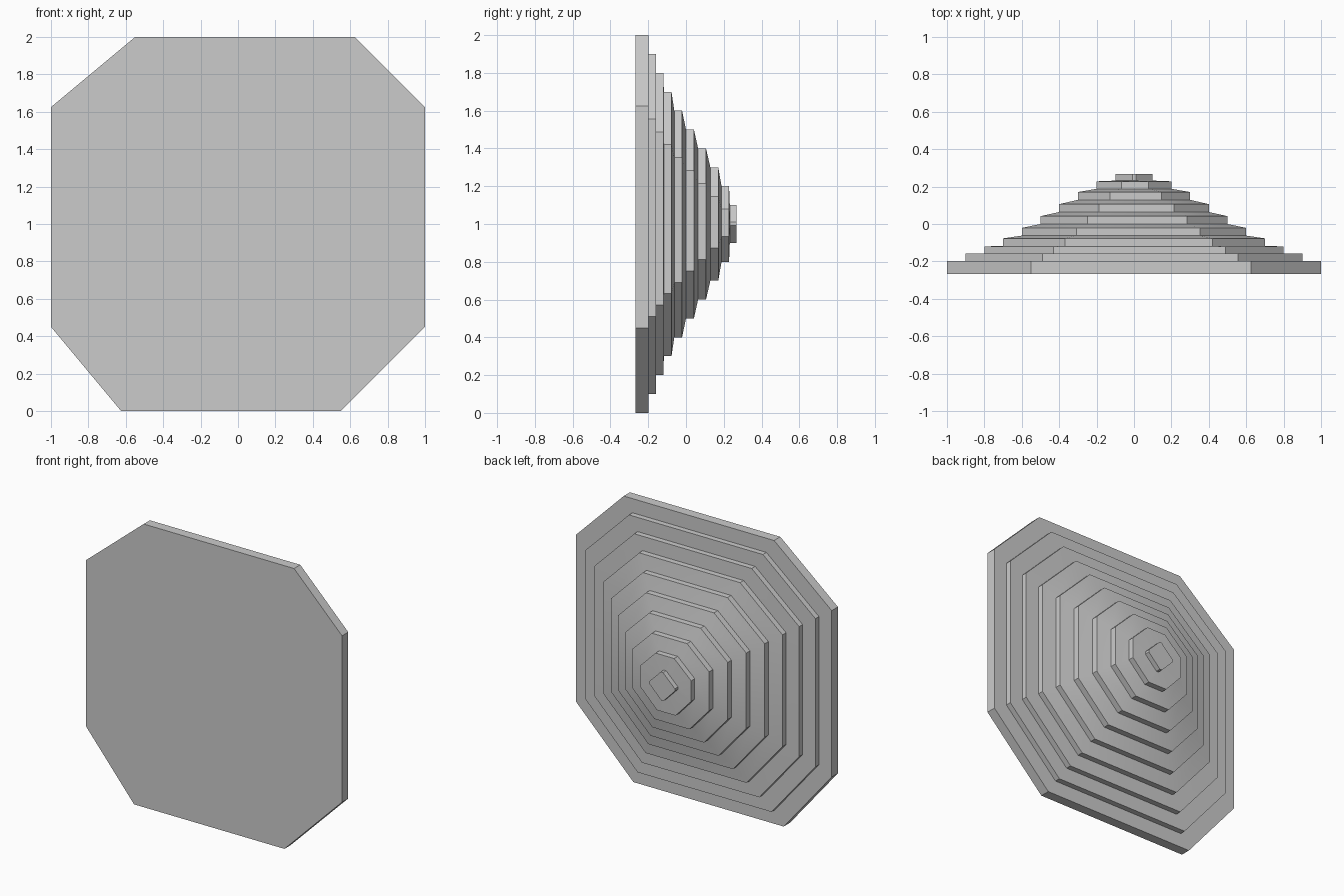
import bpy
import bmesh

# Remove the default cube
if "Cube" in bpy.data.objects:
    bpy.data.objects.remove(bpy.data.objects["Cube"], do_unlink=True)

# Plain grey material
GREY = (0.6, 0.6, 0.6, 1.0)
grey = bpy.data.materials.new("plain grey")
grey.use_nodes = True
grey.diffuse_color = GREY
grey.node_tree.nodes["Principled BSDF"].inputs["Base Color"].default_value = GREY

# Depth (start, end) of each step, from the widest to the narrowest
STEPS = [(-0.267, -0.198), (-0.198, -0.159), (-0.159, -0.12), (-0.117, -0.077),
         (-0.062, -0.021), (0.0, 0.042), (0.064, 0.106), (0.129, 0.171),
         (0.188, 0.228), (0.232, 0.267)]


def octagon(bm, level, y):
    """Slightly uneven octagon; its corners close in to a diamond at the last step."""
    t = level / 9
    r = 1 - 0.1 * level
    long = 0.625 + (0.01 - 0.625) * t
    short = 0.55 + (0.007 - 0.55) * t
    outline = [(-short, r), (long, r), (r, long), (r, -short),
               (short, -r), (-long, -r), (-r, -short), (-r, long)]
    return [bm.verts.new((x, y, z + 1)) for x, z in outline]


# Stepped octagonal pyramid: walls and sloping treads lofted ring to ring
bm = bmesh.new()
rings = [octagon(bm, i, y) for i, step in enumerate(STEPS) for y in step]
for a, b in zip(rings, rings[1:]):
    for i in range(8):
        j = (i + 1) % 8
        bm.faces.new((a[i], a[j], b[j], b[i]))

# Flat front and small back cap
bm.faces.new(rings[0])
bm.faces.new(rings[-1])
bmesh.ops.recalc_face_normals(bm, faces=bm.faces)

mesh = bpy.data.meshes.new("stepped_dish")
bm.to_mesh(mesh)
bm.free()
mesh.materials.append(grey)
dish = bpy.data.objects.new("stepped_dish", mesh)
bpy.context.collection.objects.link(dish)

# Soft shading over the shallow treads, crisp step edges
bpy.context.view_layer.objects.active = dish
dish.select_set(True)
bpy.ops.object.shade_smooth_by_angle()
